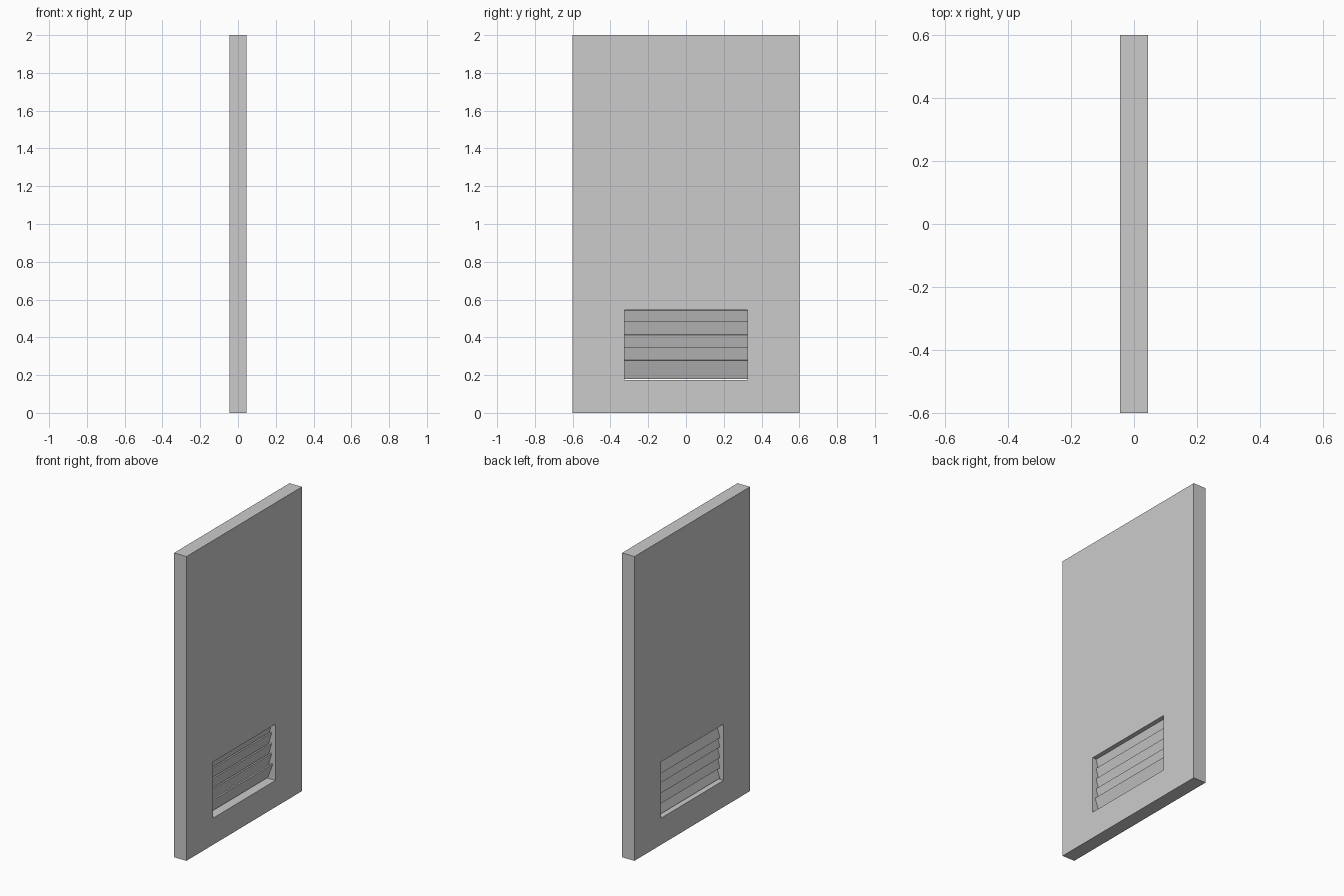
import bpy, bmesh

if "Cube" in bpy.data.objects:
    bpy.data.objects.remove(bpy.data.objects["Cube"])


def prism(name, profile, axis, half):
    """Extrude a closed 2D profile symmetrically: axis 'x' takes (y, z), axis 'y' takes (x, z)."""
    bm = bmesh.new()

    def co(p, d):
        return (d, p[0], p[1]) if axis == 'x' else (p[0], d, p[1])
    a = [bm.verts.new(co(p, -half)) for p in profile]
    b = [bm.verts.new(co(p, half)) for p in profile]
    bm.faces.new(a)
    bm.faces.new(b[::-1])
    for i in range(len(a)):
        j = (i + 1) % len(a)
        bm.faces.new((a[i], b[i], b[j], a[j]))
    bmesh.ops.recalc_face_normals(bm, faces=bm.faces)
    me = bpy.data.meshes.new(name)
    bm.to_mesh(me)
    bm.free()
    ob = bpy.data.objects.new(name, me)
    bpy.context.collection.objects.link(ob)
    return ob


# Door slab with a vent opening cut right through
W, H, T = 0.6, 2.0, 0.045
OY, Z0, Z1 = 0.325, 0.175, 0.545
door = prism("door_panel", [(-W, 0), (W, 0), (W, H), (-W, H)], 'x', T)
cutter = prism("vent_cutter", [(-OY, Z0), (OY, Z0), (OY, Z1), (-OY, Z1)], 'x', 0.2)
cutter.hide_render = True
cutter.hide_viewport = True
cut = door.modifiers.new("vent_opening", 'BOOLEAN')
cut.operation = 'DIFFERENCE'
cut.solver = 'EXACT'
cut.object = cutter

# Overlapping tilted louvre slats, tops leaning towards +x
for i, top in enumerate((0.545, 0.485, 0.415, 0.347, 0.280)):
    s = 0.008 if i == 4 else 0.0
    low = max(top - 0.1, Z0)
    prism(f"louvre_slat_{i + 1}",
          [(-0.019, low + 0.003), (-0.010, low), (0.018 + s, top - 0.002), (0.009 + s, top)],
          'y', OY)
